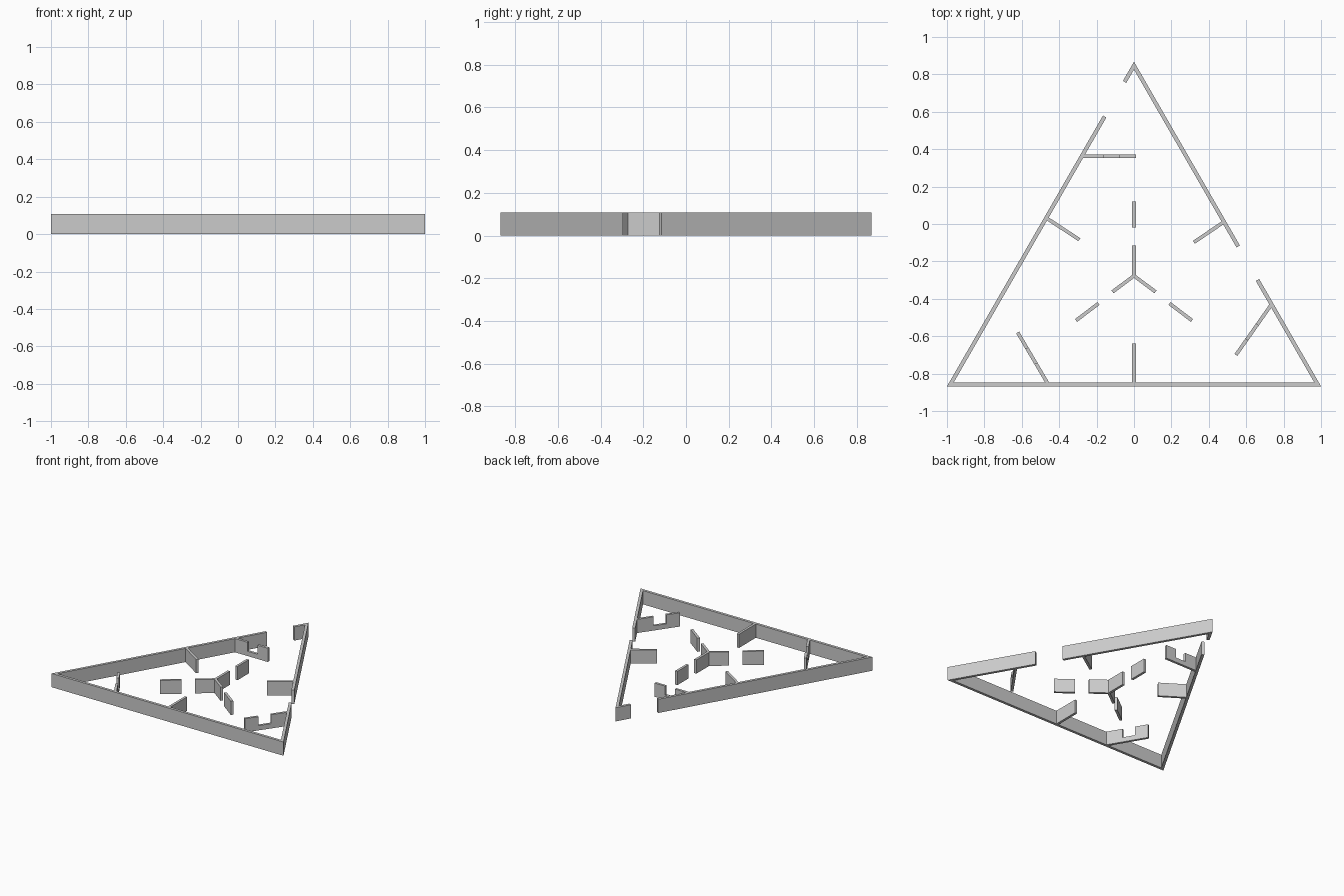
import bpy, bmesh
from mathutils import Vector

if "Cube" in bpy.data.objects:
    bpy.data.objects.remove(bpy.data.objects["Cube"])

H = 0.107      # wall height
T_OUT = 0.021  # outer wall thickness
T_IN = 0.019   # inner wall thickness
SILL = 0.037   # height left under each notch


def prism(name, points, direction):
    """Extrude a flat 3D polygon along a direction into a closed solid."""
    bm = bmesh.new()
    face = bm.faces.new([bm.verts.new(p) for p in points])
    res = bmesh.ops.extrude_face_region(bm, geom=[face], use_keep_orig=True)
    verts = [g for g in res["geom"] if isinstance(g, bmesh.types.BMVert)]
    bmesh.ops.translate(bm, verts=verts, vec=direction)
    bmesh.ops.recalc_face_normals(bm, faces=bm.faces)
    mesh = bpy.data.meshes.new(name)
    bm.to_mesh(mesh)
    bm.free()
    obj = bpy.data.objects.new(name, mesh)
    bpy.context.collection.objects.link(obj)
    return obj


def mitred_wall(name, path, t):
    """Wall whose outer face follows the path, thickened to the left."""
    pts = [Vector(p) for p in path]
    normals = []
    for a, b in zip(pts, pts[1:]):
        d = (b - a).normalized()
        normals.append(Vector((-d.y, d.x)))
    inner = []
    for i, p in enumerate(pts):
        n0, n1 = normals[max(i - 1, 0)], normals[min(i, len(normals) - 1)]
        inner.append(p + (n0 + n1) * t / (1 + n0.dot(n1)))
    prism(name, [(p.x, p.y, 0) for p in pts + inner[::-1]], (0, 0, H))


def inner_wall(name, a, b, notch=None):
    """Straight wall on a centre line, with an optional notch in its top."""
    a, b = Vector(a), Vector(b)
    d = (b - a).normalized()
    n = Vector((-d.y, d.x)) * T_IN
    profile = [(0, 0), (1, 0), (1, H)]
    if notch:
        profile += [(notch[1], H), (notch[1], SILL), (notch[0], SILL), (notch[0], H)]
    profile.append((0, H))
    points = []
    for u, z in profile:
        p = a.lerp(b, u) - n / 2
        points.append((p.x, p.y, z))
    prism(name, points, (n.x, n.y, 0))


# Outer triangle, broken by two door gaps
E = 0.868


def edge(side, y):
    return (side * (E - y) / (2 * E), y)


mitred_wall("outer_wall_base", [edge(-1, 0.58), (-1, -E), (1, -E), edge(1, -0.294)], T_OUT)
mitred_wall("outer_wall_apex", [edge(1, -0.115), (0, E), edge(-1, 0.765)], T_OUT)

# Notched walls (from outer wall to free end)
NOTCH = (0.40, 0.69)
inner_wall("notched_wall_top", (-0.28, 0.362), (0.01, 0.362), NOTCH)
inner_wall("notched_wall_left", (-0.46, -0.855), (-0.622, -0.58), NOTCH)
inner_wall("notched_wall_right", (0.735, -0.43), (0.545, -0.70), NOTCH)

# Short walls joined to the outer triangle
inner_wall("stub_wall_left", (-0.47, 0.033), (-0.292, -0.084))
inner_wall("stub_wall_right", (0.482, 0.012), (0.32, -0.098))
inner_wall("stub_wall_base", (0, -0.86), (0, -0.64))

# Three-armed centre and its free-standing continuations
HUB = (0, -0.277)
inner_wall("hub_arm_back", HUB, (0, -0.115))
inner_wall("free_wall_back", (0, -0.02), (0, 0.12))
for s, side in ((-1, "left"), (1, "right")):
    inner_wall("hub_arm_" + side, HUB, (s * 0.115, -0.363))
    inner_wall("free_wall_" + side, (s * 0.19, -0.425), (s * 0.31, -0.516))
